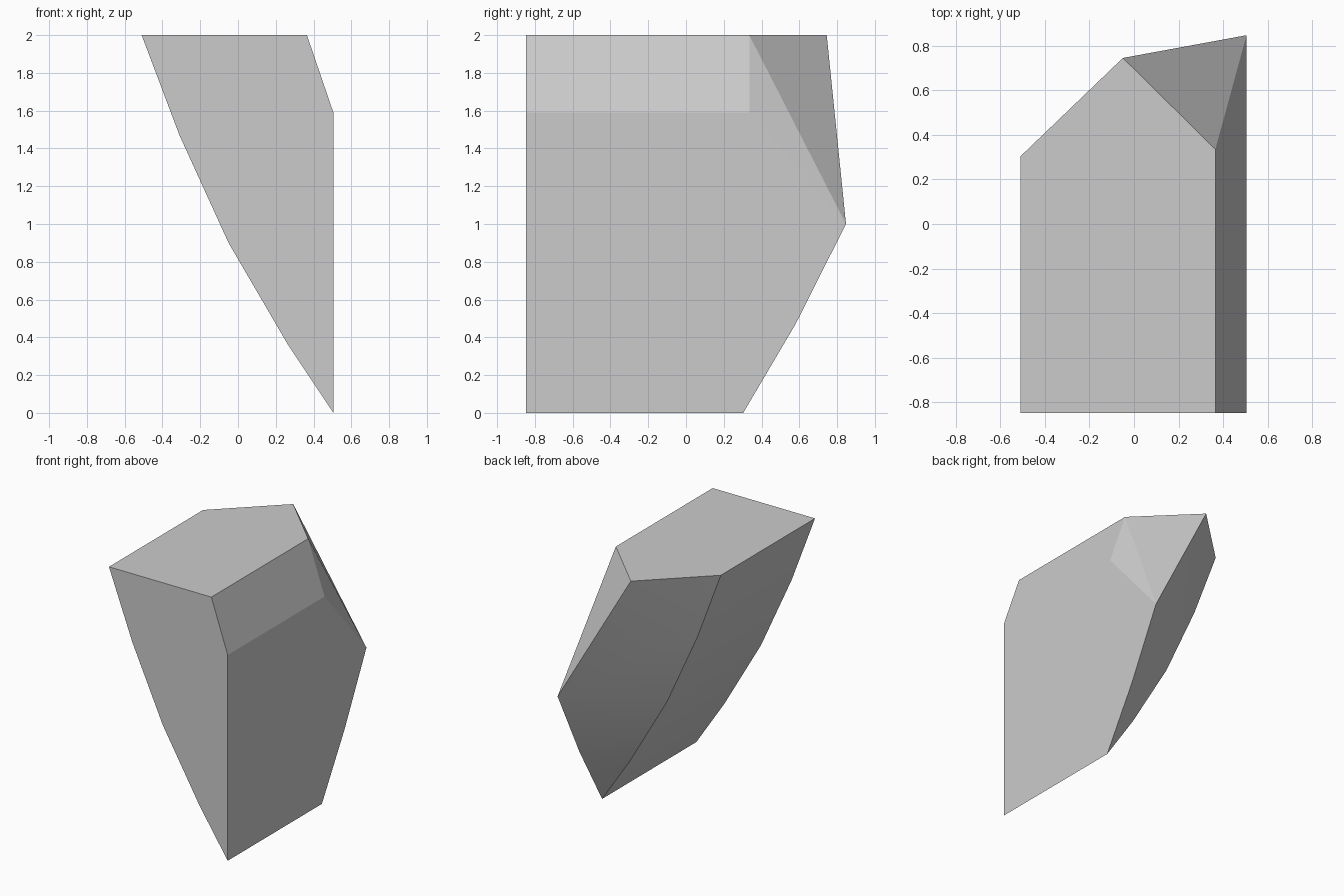
import bpy, bmesh, math

if "Cube" in bpy.data.objects:
    bpy.data.objects.remove(bpy.data.objects["Cube"])

# Curved underside profile (x, z), from the top left edge to the bottom point
profile = [(-0.51, 2.0), (-0.31, 1.47), (-0.05, 0.90), (0.265, 0.36), (0.505, 0.0)]
# Chamfered right side (x, z)
chamfer = [(0.365, 2.0), (0.505, 1.59)]
FRONT, RIDGE, CHAMFER_END = -0.847, 0.303, 0.335

# Straight prism part: front outline, rear ridge and end of the chamfer
points = [(x, FRONT, z) for x, z in profile + chamfer]
points += [(x, RIDGE, z) for x, z in profile]
points += [(x, CHAMFER_END, z) for x, z in chamfer]
# Slanted back: top corner, rearmost corner and lower bend
points += [(-0.05, 0.745, 2.0), (0.505, 0.847, 1.0), (0.505, 0.58, 0.47)]

# Skin the convex block
bm = bmesh.new()
for p in points:
    bm.verts.new(p)
bmesh.ops.convex_hull(bm, input=bm.verts[:])
bmesh.ops.dissolve_limit(bm, angle_limit=math.radians(0.5),
                         verts=bm.verts[:], edges=bm.edges[:])
bmesh.ops.recalc_face_normals(bm, faces=bm.faces[:])
mesh = bpy.data.meshes.new("rock_shard")
bm.to_mesh(mesh)
bm.free()

shard = bpy.data.objects.new("rock_shard", mesh)
bpy.context.collection.objects.link(shard)

# Plain grey surface
grey = bpy.data.materials.new("light_grey")
grey.diffuse_color = (0.6, 0.6, 0.6, 1.0)
grey.use_nodes = True
grey.node_tree.nodes["Principled BSDF"].inputs["Base Color"].default_value = grey.diffuse_color
mesh.materials.append(grey)

# Smooth the shallow bends, keep the cut edges sharp
bpy.context.view_layer.objects.active = shard
shard.select_set(True)
bpy.ops.object.shade_smooth_by_angle(angle=math.radians(14))
